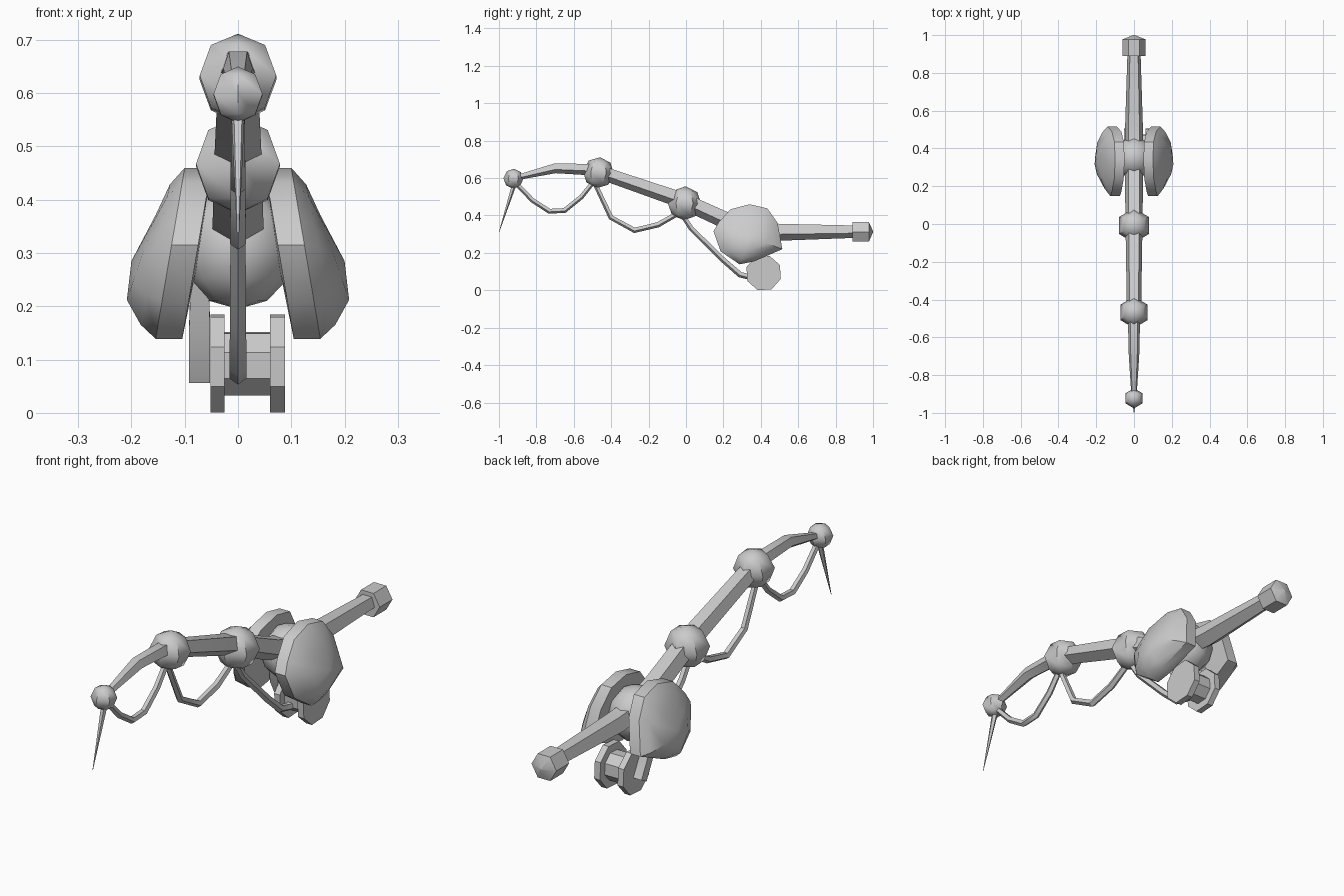
import bpy, bmesh, math
from mathutils import Matrix, Vector

if "Cube" in bpy.data.objects:
    bpy.data.objects.remove(bpy.data.objects["Cube"])


def finish(name, bm, angle=30):
    bmesh.ops.recalc_face_normals(bm, faces=bm.faces[:])
    me = bpy.data.meshes.new(name)
    bm.to_mesh(me)
    bm.free()
    ob = bpy.data.objects.new(name, me)
    bpy.context.collection.objects.link(ob)
    bpy.ops.object.select_all(action='DESELECT')
    ob.select_set(True)
    bpy.context.view_layer.objects.active = ob
    bpy.ops.object.shade_smooth_by_angle(angle=math.radians(angle))
    return ob


def tube(name, pts, n=5, phase=-90):
    """Tapered tube in the x = 0 plane; pts are (y, z, radius)."""
    bm = bmesh.new()
    rings = []
    for i, (y, z, r) in enumerate(pts):
        a, b = pts[max(i - 1, 0)], pts[min(i + 1, len(pts) - 1)]
        t = Vector((b[0] - a[0], b[1] - a[1])).normalized()
        ring = []
        for k in range(n):
            ang = math.radians(phase + 360 * k / n)
            c, s = r * math.cos(ang), r * math.sin(ang)
            ring.append(bm.verts.new((c, y - t.y * s, z + t.x * s)))
        rings.append(ring)
    for p, q in zip(rings, rings[1:]):
        for k in range(n):
            bm.faces.new((p[k], p[(k + 1) % n], q[(k + 1) % n], q[k]))
    bm.faces.new(rings[0])
    bm.faces.new(rings[-1])
    return finish(name, bm)


def ball(name, y, z, r, tilt=0, seg=6, rings=4):
    bm = bmesh.new()
    bmesh.ops.create_uvsphere(bm, u_segments=seg, v_segments=rings, radius=r)
    m = Matrix.Translation((0, y, z)) @ Matrix.Rotation(math.radians(tilt), 4, 'X')
    bmesh.ops.transform(bm, matrix=m, verts=bm.verts)
    return finish(name, bm, 50)


def disc(name, x0, x1, y, z, r, n=8, turn=22.5):
    """Prism with its axis along x."""
    bm = bmesh.new()
    bmesh.ops.create_cone(bm, cap_ends=True, segments=n, radius1=r, radius2=r, depth=x1 - x0)
    m = (Matrix.Translation(((x0 + x1) / 2, y, z)) @ Matrix.Rotation(math.radians(turn), 4, 'X')
         @ Matrix.Rotation(math.pi / 2, 4, 'Y'))
    bmesh.ops.transform(bm, matrix=m, verts=bm.verts)
    return finish(name, bm)


# Rod, in one bent taper, and its butt cap
tube("rod", [(-0.92, 0.60, 0.014), (-0.70, 0.655, 0.029), (-0.50, 0.648, 0.034),
             (-0.43, 0.625, 0.04), (-0.02, 0.485, 0.047), (0.22, 0.375, 0.05),
             (0.38, 0.325, 0.05), (0.50, 0.315, 0.05), (0.92, 0.317, 0.036)])
tube("butt_cap", [(0.89, 0.313, 0.06), (0.978, 0.313, 0.06), (1.0, 0.313, 0.004)], n=6, phase=0)

# Rod joints
ball("tip_joint", -0.923, 0.597, 0.053, -3)
ball("middle_joint", -0.468, 0.629, 0.083, -6)
ball("rear_joint", -0.008, 0.455 + 0.01, 0.091, -3)

# Sagging line and hanging tip
tube("front_line", [(-0.91, 0.575, 0.013), (-0.82, 0.482, 0.014), (-0.73, 0.424, 0.015),
                    (-0.65, 0.428, 0.015), (-0.56, 0.50, 0.014), (-0.48, 0.60, 0.013)])
tube("middle_line", [(-0.49, 0.58, 0.013), (-0.40, 0.39, 0.015), (-0.275, 0.322, 0.016),
                     (-0.15, 0.352, 0.016), (-0.02, 0.425, 0.014)])
tube("rear_line", [(-0.03, 0.42, 0.014), (0.03, 0.33, 0.015), (0.20, 0.163, 0.016),
                   (0.29, 0.085, 0.017), (0.35, 0.07, 0.017), (0.41, 0.085, 0.015)])
tube("hanging_line", [(-1.0, 0.31, 0.001), (-0.915, 0.58, 0.014)])

# Reel housing: centre hub between two domed side shells
ball("hub", 0.35, 0.31, 0.115, 0, 8, 6).scale.x = 0.95

outline = [(0.147, 0.315), (0.174, 0.363), (0.238, 0.433), (0.34, 0.46), (0.435, 0.438),
           (0.49, 0.36), (0.515, 0.22), (0.366, 0.155), (0.286, 0.139), (0.185, 0.208)]
cy, cz = 0.345, 0.285
for side, label in ((1, "right"), (-1, "left")):
    bm = bmesh.new()
    loops = []
    for scale, dx in ((1, 0), (1, 0.05), (0.82, 0.078), (0.5, 0.104)):
        loops.append([bm.verts.new((side * (0.05 + (0.46 - z) * 0.17 + dx),
                                    cy + (y - cy) * scale, cz + (z - cz) * scale))
                      for y, z in outline])
    n = len(outline)
    for p, q in zip(loops, loops[1:]):
        for k in range(n):
            bm.faces.new((p[k], p[(k + 1) % n], q[(k + 1) % n], q[k]))
    for loop, x in ((loops[0], 0.075), (loops[-1], 0.2)):
        c = bm.verts.new((side * x, cy, cz))
        for k in range(n):
            bm.faces.new((loop[k], loop[(k + 1) % n], c))
    finish(label + "_shell", bm, 40)

# Spool below the housing
disc("spool_left_flange", -0.052, -0.025, 0.415, 0.0925, 0.097, turn=26)
disc("spool_right_flange", 0.06, 0.088, 0.415, 0.0925, 0.097, turn=26)
disc("spool_core", -0.03, 0.065, 0.415, 0.0925, 0.063, turn=26)

# Crank arm linking the left flange to the housing
arm = tube("crank_arm", [(0.34, 0.33, 0.02), (0.37, 0.16, 0.028), (0.42, 0.065, 0.028)], n=4, phase=45)
arm.location.x = -0.072
